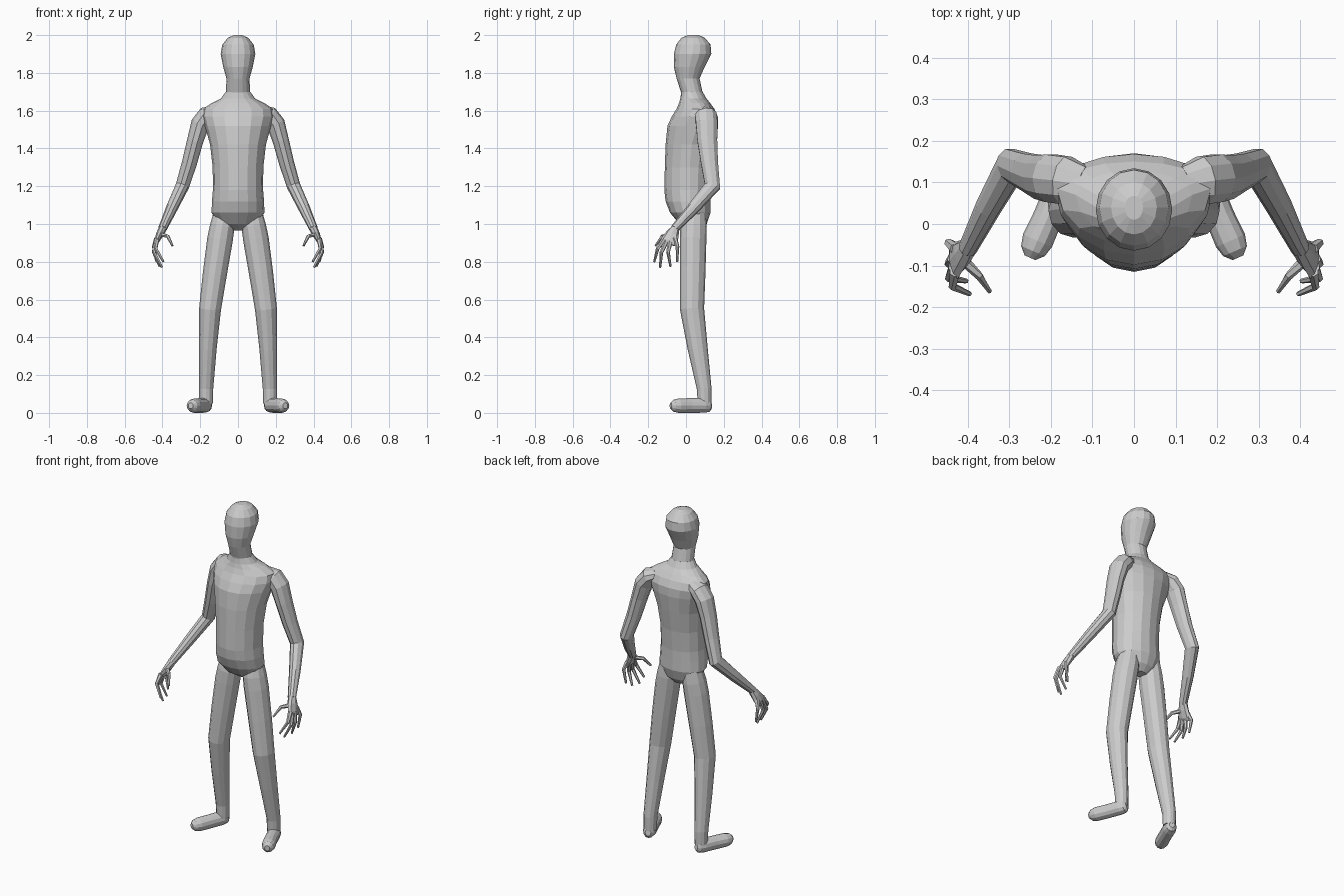
import bpy, bmesh
from math import sin, cos, pi
from mathutils import Vector


def loft(name, rings, mirror=False):
    """Skin a list of equal-length closed point rings and cap both ends."""
    bm = bmesh.new()
    loops = [[bm.verts.new(p) for p in ring] for ring in rings]
    n = len(loops[0])
    for a, b in zip(loops, loops[1:]):
        for i in range(n):
            j = (i + 1) % n
            bm.faces.new((a[i], a[j], b[j], b[i]))
    bm.faces.new(loops[0])
    bm.faces.new(loops[-1])
    bmesh.ops.recalc_face_normals(bm, faces=bm.faces)
    mesh = bpy.data.meshes.new(name)
    bm.to_mesh(mesh)
    bm.free()
    obj = bpy.data.objects.new(name, mesh)
    bpy.context.collection.objects.link(obj)
    if mirror:
        obj.modifiers.new("mirror", 'MIRROR').use_axis[0] = True
    return obj


def body(name, sections, n=16):
    """Horizontal sections: z, half width, front y, widest y, back y."""
    rings = []
    for z, rx, yf, yw, yb in sections:
        ring = []
        for i in range(n):
            s, c = sin(2 * pi * i / n), cos(2 * pi * i / n)
            ring.append((rx * c, yw + s * ((yb - yw) if s > 0 else (yw - yf)), z))
        rings.append(ring)
    return loft(name, rings)


def limb(name, path, n=10, ref=(0, 1, 0)):
    """Mirrored tube along a path of x, y, z, side radius, other radius."""
    pts = [Vector(p[:3]) for p in path]
    rings = []
    for k, p in enumerate(path):
        before = (pts[k] - pts[max(k - 1, 0)]).normalized()
        after = (pts[min(k + 1, len(pts) - 1)] - pts[k]).normalized()
        t = (before + after).normalized()
        side = Vector(ref).cross(t).normalized()
        other = t.cross(side)
        rings.append([pts[k] + side * p[3] * cos(2 * pi * i / n)
                      + other * p[4] * sin(2 * pi * i / n) for i in range(n)])
    return loft(name, rings, True)


# Torso, with shoulders set towards the back
body("torso", [
    (0.965, 0.045, 0.02, 0.05, 0.08),
    (1.00, 0.105, -0.035, 0.05, 0.11),
    (1.06, 0.140, -0.085, 0.03, 0.13),
    (1.12, 0.138, -0.108, 0.02, 0.13),
    (1.18, 0.133, -0.115, 0.02, 0.13),
    (1.30, 0.134, -0.112, 0.02, 0.14),
    (1.42, 0.148, -0.108, 0.03, 0.158),
    (1.52, 0.175, -0.098, 0.06, 0.170),
    (1.57, 0.190, -0.075, 0.08, 0.168),
    (1.61, 0.185, -0.050, 0.085, 0.150),
    (1.64, 0.140, -0.037, 0.07, 0.128),
    (1.665, 0.09, -0.030, 0.04, 0.108),
    (1.70, 0.065, -0.025, 0.03, 0.088)])

# Neck and head
body("head", [
    (1.66, 0.075, -0.022, 0.035, 0.10),
    (1.70, 0.064, -0.027, 0.03, 0.087),
    (1.77, 0.061, -0.050, 0.012, 0.072),
    (1.83, 0.078, -0.064, 0.018, 0.098),
    (1.90, 0.092, -0.064, 0.035, 0.134),
    (1.95, 0.083, -0.052, 0.04, 0.130),
    (1.985, 0.055, -0.025, 0.04, 0.100),
    (2.00, 0.022, 0.010, 0.04, 0.068)])

# Arms
limb("arm", [
    (0.12, 0.095, 1.595, 0.035, 0.045),
    (0.165, 0.105, 1.575, 0.050, 0.060),
    (0.20, 0.110, 1.53, 0.050, 0.060),
    (0.227, 0.113, 1.44, 0.043, 0.055),
    (0.258, 0.125, 1.32, 0.040, 0.047),
    (0.295, 0.140, 1.20, 0.036, 0.044),
    (0.350, 0.040, 1.085, 0.031, 0.033),
    (0.400, -0.060, 0.975, 0.023, 0.023)])

# Palms
limb("palm", [
    (0.397, -0.055, 0.98, 0.022, 0.022),
    (0.414, -0.073, 0.945, 0.020, 0.036),
    (0.430, -0.088, 0.91, 0.014, 0.046),
    (0.437, -0.094, 0.895, 0.007, 0.036)], 8)

# Fingers and thumbs
digits = {
    "index_finger": [(0.430, -0.115, 0.92), (0.436, -0.150, 0.87), (0.395, -0.168, 0.80)],
    "middle_finger": [(0.433, -0.103, 0.91), (0.445, -0.130, 0.85), (0.403, -0.137, 0.77)],
    "ring_finger": [(0.435, -0.083, 0.91), (0.446, -0.095, 0.85), (0.415, -0.082, 0.775)],
    "little_finger": [(0.430, -0.060, 0.925), (0.446, -0.045, 0.88), (0.432, -0.047, 0.80)],
    "thumb": [(0.412, -0.085, 0.945), (0.372, -0.125, 0.935), (0.347, -0.162, 0.885)]}
for name, points in digits.items():
    limb(name, [(*p, r, r) for p, r in zip(points, (0.014, 0.010, 0.006))], 6, (0.3, 1, 0))

# Legs
limb("leg", [
    (0.073, 0.045, 1.06, 0.055, 0.060),
    (0.083, 0.040, 0.99, 0.065, 0.070),
    (0.095, 0.038, 0.92, 0.068, 0.070),
    (0.122, 0.035, 0.74, 0.064, 0.068),
    (0.148, 0.032, 0.55, 0.058, 0.064),
    (0.160, 0.062, 0.34, 0.047, 0.053),
    (0.169, 0.096, 0.13, 0.038, 0.039),
    (0.169, 0.098, 0.05, 0.036, 0.036)], 12)

# Feet, turned outwards with rounded toes
limb("foot", [
    (0.160, 0.132, 0.042, 0.016, 0.020),
    (0.165, 0.120, 0.040, 0.030, 0.035),
    (0.175, 0.094, 0.040, 0.037, 0.039),
    (0.205, 0.020, 0.039, 0.036, 0.039),
    (0.232, -0.040, 0.038, 0.038, 0.038),
    (0.243, -0.065, 0.038, 0.031, 0.032),
    (0.250, -0.081, 0.038, 0.014, 0.016)], 12, (0, 0, 1))
